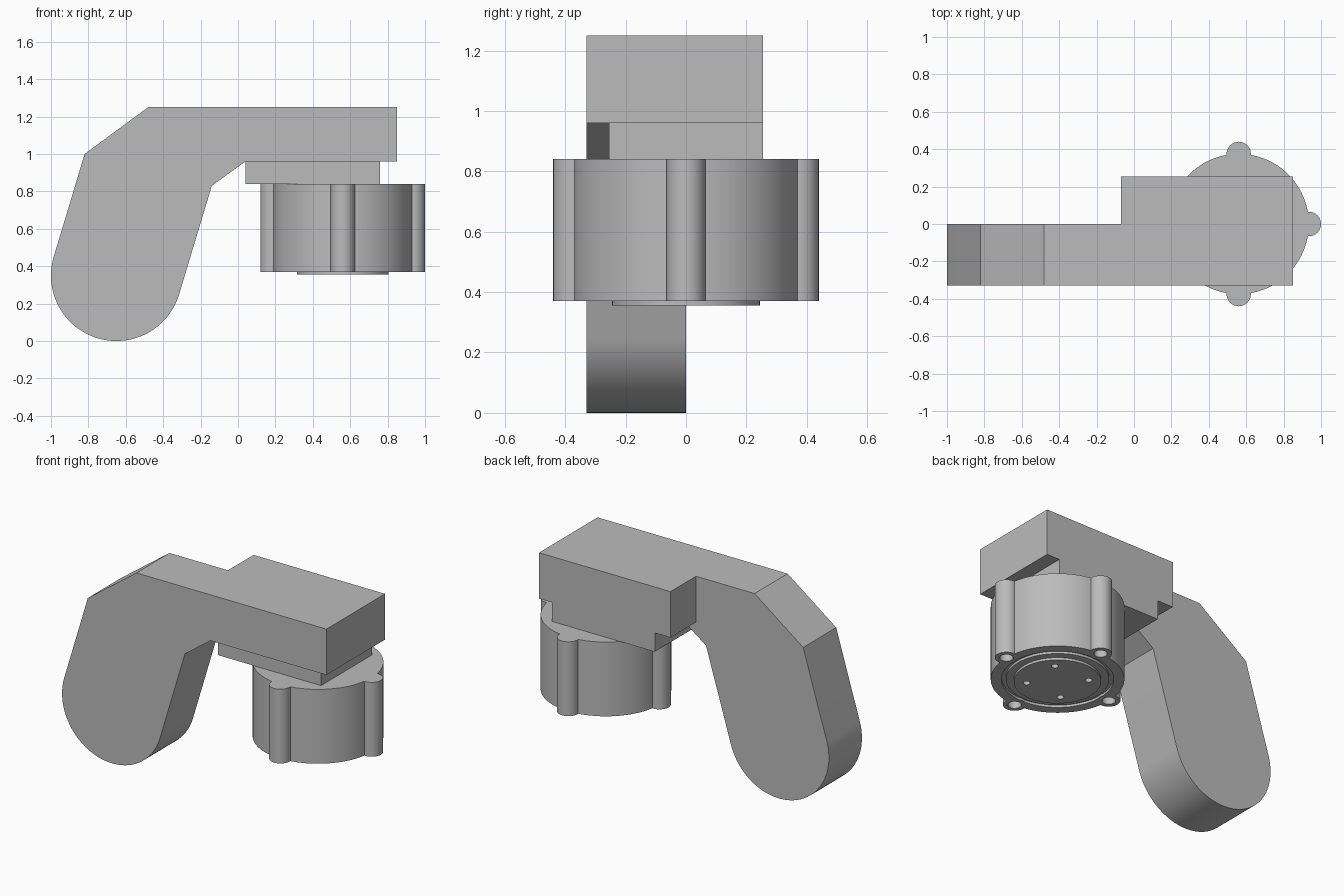
import bpy, bmesh, math
from mathutils import Matrix

cube = bpy.data.objects.get("Cube")
if cube:
    bpy.data.objects.remove(cube, do_unlink=True)

grey = bpy.data.materials.new("plain grey")
grey.use_nodes = True
colour = (0.5, 0.5, 0.5, 1)
grey.diffuse_color = colour
grey.node_tree.nodes["Principled BSDF"].inputs["Base Color"].default_value = colour


def make(name, bm, smooth=False):
    bmesh.ops.recalc_face_normals(bm, faces=bm.faces)
    mesh = bpy.data.meshes.new(name)
    bm.to_mesh(mesh)
    bm.free()
    mesh.materials.append(grey)
    ob = bpy.data.objects.new(name, mesh)
    bpy.context.collection.objects.link(ob)
    if smooth:
        shade(ob)
    return ob


def shade(ob):
    bpy.ops.object.select_all(action='DESELECT')
    ob.select_set(True)
    bpy.context.view_layer.objects.active = ob
    bpy.ops.object.shade_smooth_by_angle(angle=math.radians(30))


def extrude_xz(name, points, y0, y1, smooth=False):
    bm = bmesh.new()
    face = bm.faces.new([bm.verts.new((x, y0, z)) for x, z in points])
    new = bmesh.ops.extrude_face_region(bm, geom=[face])["geom"]
    bmesh.ops.translate(bm, vec=(0, y1 - y0, 0),
                        verts=[v for v in new if isinstance(v, bmesh.types.BMVert)])
    return make(name, bm, smooth)


def add_cylinder(bm, x, y, z0, z1, r, n=32):
    bmesh.ops.create_cone(bm, cap_ends=True, segments=n, radius1=r, radius2=r, depth=z1 - z0,
                          matrix=Matrix.Translation((x, y, (z0 + z1) / 2)))


def boolean(ob, helper, operation):
    mod = ob.modifiers.new(operation.lower(), 'BOOLEAN')
    mod.operation, mod.object, mod.solver = operation, helper, 'EXACT'
    bpy.context.view_layer.objects.active = ob
    bpy.ops.object.modifier_apply(modifier=mod.name)
    bpy.data.objects.remove(helper, do_unlink=True)


# Bent arm with rounded lower end, joined in one piece with the wide head
start, steps = math.radians(163.3), 48
arc = [(-0.65 + 0.35 * math.cos(start + math.pi * i / steps),
        0.35 + 0.35 * math.sin(start + math.pi * i / steps)) for i in range(steps + 1)]
arm = extrude_xz("arm", arc + [(-0.14, 0.83), (0.04, 0.96), (0.85, 0.96),
                               (0.85, 1.25), (-0.48, 1.25), (-0.82, 1.0)], -0.33, 0)
head = extrude_xz("head", [(-0.07, 0.96), (0.85, 0.96), (0.85, 1.25), (-0.07, 1.25)],
                  -0.33, 0.255)
boolean(arm, head, 'UNION')
shade(arm)

# Mounting plate under the head
extrude_xz("mounting_plate", [(0.04, 0.84), (0.76, 0.84), (0.76, 0.96), (0.04, 0.96)],
           -0.255, 0.255)

# Drum with a shallow ring groove and a round boss underneath
CX, BOTTOM, TOP, R = 0.56, 0.37, 0.84, 0.375
profile = [(0, TOP), (R, TOP), (R, BOTTOM), (0.315, BOTTOM), (0.315, 0.385),
           (0.29, 0.385), (0.29, BOTTOM), (0.245, BOTTOM), (0.245, 0.355), (0, 0.355)]
bm = bmesh.new()
verts = [bm.verts.new((CX + r, 0, z)) for r, z in profile]
edges = [bm.edges.new(pair) for pair in zip(verts, verts[1:])]
bmesh.ops.spin(bm, geom=verts + edges, cent=(CX, 0, 0), axis=(0, 0, 1),
               angle=math.tau, steps=96, use_merge=True)
bmesh.ops.remove_doubles(bm, verts=bm.verts, dist=0.0001)
drum = make("drum", bm)

# Four lugs on the drum, screw holes in the lugs and the boss
lug_bm, hole_bm = bmesh.new(), bmesh.new()
for i in range(4):
    a = i * math.pi / 2
    x, y = CX + R * math.cos(a), R * math.sin(a)
    add_cylinder(lug_bm, x, y, BOTTOM, TOP, 0.065)
    add_cylinder(hole_bm, x, y, 0.3, 0.45, 0.038)
    a += math.pi / 4
    add_cylinder(hole_bm, CX + 0.175 * math.cos(a), 0.175 * math.sin(a), 0.3, 0.41, 0.02, 20)
boolean(drum, make("lugs", lug_bm), 'UNION')
boolean(drum, make("screw_holes", hole_bm), 'DIFFERENCE')
shade(drum)
